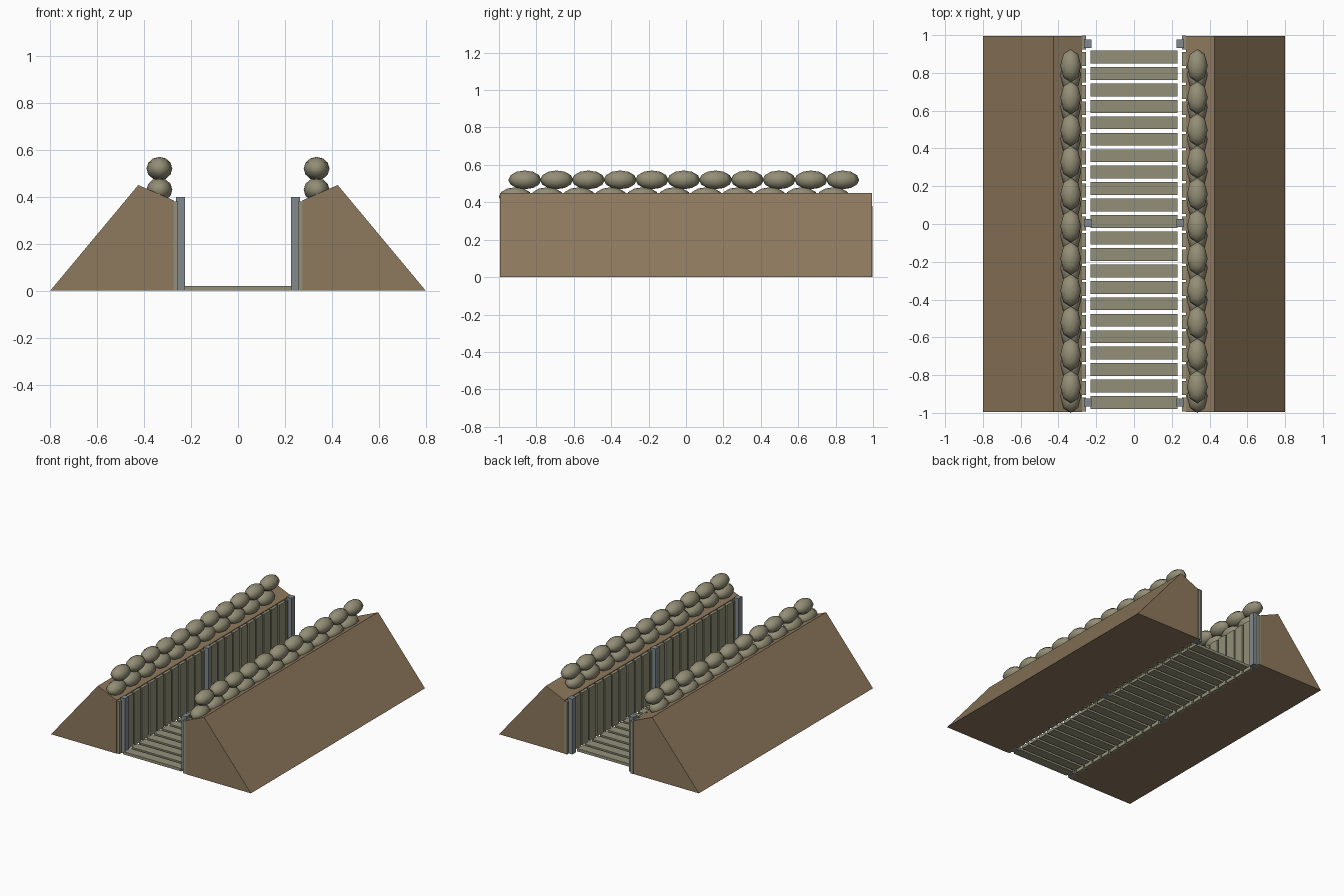
import bpy, bmesh
from mathutils import Matrix

cube = bpy.data.objects.get("Cube")
if cube:
    bpy.data.objects.remove(cube)


def material(name, rgb):
    m = bpy.data.materials.new(name)
    m.use_nodes = True
    m.diffuse_color = (*rgb, 1)
    m.node_tree.nodes["Principled BSDF"].inputs["Base Color"].default_value = (*rgb, 1)
    return m


EARTH = material("earth brown", (0.27, 0.19, 0.11))
WOOD = material("weathered wood", (0.29, 0.28, 0.19))
STEEL = material("grey steel", (0.22, 0.25, 0.27))
CANVAS = material("sandbag canvas", (0.29, 0.27, 0.18))


def finish(name, bm, mat, smooth=False):
    bmesh.ops.recalc_face_normals(bm, faces=bm.faces)
    mesh = bpy.data.meshes.new(name)
    bm.to_mesh(mesh)
    bm.free()
    mesh.materials.append(mat)
    for p in mesh.polygons:
        p.use_smooth = smooth
    obj = bpy.data.objects.new(name, mesh)
    bpy.context.collection.objects.link(obj)
    return obj


def add_box(bm, centre, size):
    bmesh.ops.create_cube(bm, size=1, matrix=Matrix.Translation(centre) @ Matrix.Diagonal((*size, 1)))


PITCH = 0.0871

for side, s in (("left", 1), ("right", -1)):
    # Earth bank: cross-section extruded along the trench
    bm = bmesh.new()
    profile = [(0.8, 0), (0.425, 0.45), (0.275, 0.385), (0.275, 0)]
    face = bm.faces.new([bm.verts.new((s * x, -0.995, z)) for x, z in profile])
    ext = bmesh.ops.extrude_face_region(bm, geom=[face])
    new = [v for v in ext["geom"] if isinstance(v, bmesh.types.BMVert)]
    bmesh.ops.translate(bm, verts=new, vec=(0, 1.99, 0))
    finish(side + "_earth_bank", bm, EARTH)

    # Upright boards lining the trench wall
    bm = bmesh.new()
    for i in range(23):
        add_box(bm, (s * 0.265, -0.955 + i * PITCH, 0.19), (0.02, 0.074, 0.38))
    finish(side + "_wall_boards", bm, WOOD)

    # Posts holding the boards
    bm = bmesh.new()
    for y in (-0.945, 0.005, 0.955):
        add_box(bm, (s * 0.245, y, 0.2), (0.038, 0.044, 0.4))
    finish(side + "_posts", bm, STEEL)

    # Two staggered rows of sandbags
    for row, start, z in (("lower", -0.912, 0.43), ("upper", -0.862, 0.52)):
        bm = bmesh.new()
        for i in range(11):
            place = Matrix.Translation((s * 0.335, start + i * 0.17, z))
            bmesh.ops.create_uvsphere(bm, u_segments=8, v_segments=6, radius=1,
                                      matrix=place @ Matrix.Diagonal((0.055, 0.088, 0.05, 1)))
        finish(f"{side}_{row}_sandbags", bm, CANVAS, smooth=True)

# Duckboard floor slats
bm = bmesh.new()
for i in range(22):
    add_box(bm, (0, -0.945 + i * PITCH, 0.01), (0.46, 0.068, 0.02))
finish("floor_slats", bm, WOOD)
